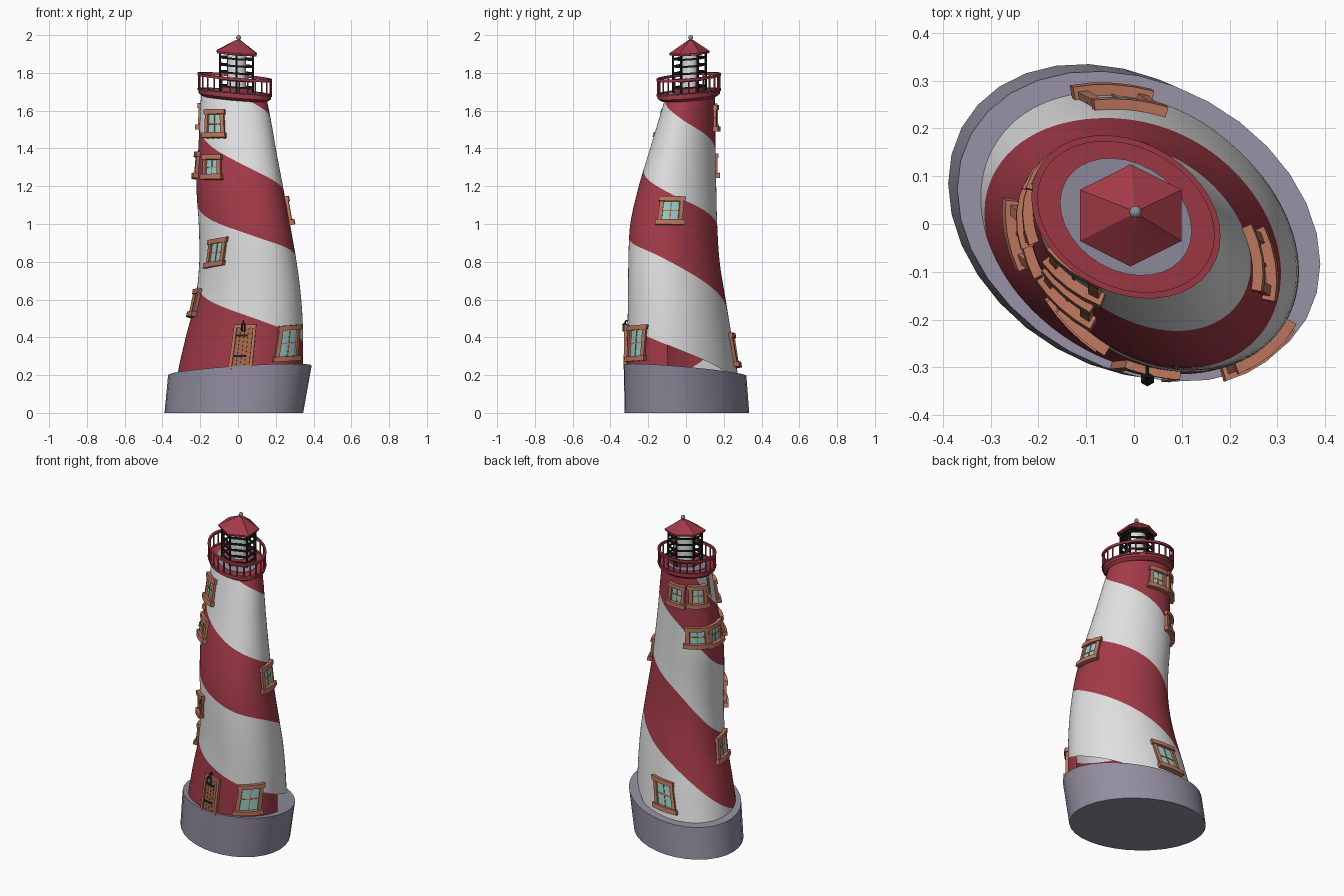
import bpy, bmesh, math
from mathutils import Vector, Matrix

if "Cube" in bpy.data.objects:
    bpy.data.objects.remove(bpy.data.objects["Cube"])

def mat(name, *rgb):
    m = bpy.data.materials.new(name)
    m.diffuse_color = (*rgb, 1)
    m.use_nodes = True
    m.node_tree.nodes["Principled BSDF"].inputs["Base Color"].default_value = m.diffuse_color
    return m

RED, WHITE = mat("red paint", .36, .042, .063), mat("white paint", .74, .74, .74)
STONE, TERRA = mat("grey stone", .29, .27, .35), mat("terracotta", .5, .18, .11)
WOOD, GLASS = mat("brown wood", .38, .14, .07), mat("pale teal glass", .32, .62, .58)
BLACK = mat("black iron", .012, .014, .014)
PHI = math.radians(-14)          # skews the ovals

def finish(bm, name, *mats):
    bmesh.ops.recalc_face_normals(bm, faces=bm.faces[:])
    me = bpy.data.meshes.new(name)
    bm.to_mesh(me)
    bm.free()
    ob = bpy.data.objects.new(name, me)
    bpy.context.collection.objects.link(ob)
    for m in mats:
        me.materials.append(m)
    bpy.ops.object.select_all(action='DESELECT')
    bpy.context.view_layer.objects.active = ob
    ob.select_set(True)
    bpy.ops.object.shade_smooth_by_angle(angle=math.radians(30))
    return ob

def interp(keys, x):
    """Smooth interpolation through (x, value) keys, clamped at the ends."""
    if x <= keys[0][0]: return keys[0][1]
    if x >= keys[-1][0]: return keys[-1][1]
    i = max(k for k in range(len(keys) - 1) if keys[k][0] <= x)
    def slope(k):
        a, b = keys[max(k - 1, 0)], keys[min(k + 1, len(keys) - 1)]
        return (b[1] - a[1]) * (1 / (b[0] - a[0]))
    (x0, y0), (x1, y1) = keys[i], keys[i + 1]
    h = x1 - x0
    s = (x - x0) / h
    return (y0 * (2*s**3 - 3*s**2 + 1) + slope(i) * (h * (s**3 - 2*s**2 + s))
            + y1 * (3*s**2 - 2*s**3) + slope(i + 1) * (h * (s**3 - s**2)))

# tower profile: height, then left, right, front and back extents
PROFILE = [(r[0], Vector(r[1:])) for r in (
    (.15, -.33, .342, -.315, .285), (.22, -.318, .343, -.315, .272), (.4, -.277, .345, -.311, .243),
    (.6, -.226, .335, -.307, .21), (.8, -.205, .31, -.305, .178), (1.0, -.208, .275, -.295, .165),
    (1.2, -.22, .238, -.25, .16), (1.4, -.21, .2, -.19, .156), (1.6, -.2, .165, -.13, .154),
    (1.7, -.195, .14, -.1, .154))]

def surf(t, z):
    l, r, f, b = interp(PROFILE, z)
    return Vector(((l + r) / 2 + (r - l) / 2 * math.cos(t),
                   (f + b) / 2 + (b - f) / 2 * math.sin(t + PHI), z))

def lean(x, y):                  # tilt of the gallery and lantern
    return -.075 * x + .065 * y

# ---- tower: one helical strip, red then white
ANG = (-180, -76, 0, 104, 180, 284, 360, 464, 540, 644, 720, 824, 900)
UP = list(zip(ANG, (2.4, 2.15, 2.0, 1.82, 1.53, 1.30, 1.17, .975, .69, .49, .36, .12, -.15)))
LOW = list(zip(ANG, (1.95, 1.68, 1.56, 1.38, 1.11, .93, .82, .54, .25, .05, -.1, -.2, -.3)))
bm = bmesh.new()
for low, high, mi in ((lambda a: interp(LOW, a), lambda a: interp(UP, a), 0),
                      (lambda a: interp(UP, a + 360), lambda a: interp(LOW, a), 1)):
    prev = None
    for a in range(-540, 721, 4):
        if a < -180:             # start of the spiral lies above the tower
            continue
        t = math.radians(a)
        p = surf(t, 1.675)
        top = 1.675 + lean(p.x, p.y)
        col = []
        for k in range(9):
            z = low(a) + (high(a) - low(a)) * k / 8
            col.append(bm.verts.new(surf(t, min(max(z, .15), top))))
        if prev:
            for k in range(8):
                q = (prev[k], col[k], col[k + 1], prev[k + 1])
                if max((q[0].co - q[3].co).length, (q[1].co - q[2].co).length) > 1e-5:
                    bm.faces.new(q).material_index = mi
        prev = col
bmesh.ops.remove_doubles(bm, verts=bm.verts[:], dist=1e-4)
bmesh.ops.dissolve_degenerate(bm, dist=1e-5, edges=bm.edges[:])
bmesh.ops.delete(bm, geom=[v for v in bm.verts if not v.link_faces], context='VERTS')
finish(bm, "striped_tower", RED, WHITE)

# ---- oval lofting helpers
def oval(A, B, c, zf, n=32, phi=PHI, start=0):
    out = []
    for k in range(n):
        t = start + 2 * math.pi * k / n
        x, y = c[0] + A * math.cos(t), c[1] + B * math.sin(t + phi)
        out.append(Vector((x, y, zf(x, y))))
    return out

def loft(bm, rings, closed=False):
    vs = [[bm.verts.new(p) for p in r] for r in rings]
    n = len(vs[0])
    for a, b in list(zip(vs, vs[1:])) + ([(vs[-1], vs[0])] if closed else []):
        for k in range(n):
            bm.faces.new((a[k], a[(k + 1) % n], b[(k + 1) % n], b[k]))
    if not closed:
        bm.faces.new(vs[0])
        bm.faces.new(vs[-1])

def at(z):
    return lambda x, y: z + lean(x, y)

def hoop(bm, A, B, c, z0, z1, w, **kw):
    loft(bm, [oval(A - d, B - d, c, at(z), **kw)
              for d, z in ((0, z0), (0, z1), (w, z1), (w, z0))], True)

def rod(bm, p, q, r, sides=6):
    d = q - p
    M = Matrix.Translation((p + q) / 2) @ d.to_track_quat('Z', 'Y').to_matrix().to_4x4()
    bmesh.ops.create_cone(bm, cap_ends=True, segments=sides, radius1=r, radius2=r,
                          depth=d.length, matrix=M)

# ---- stone base with sloping top
bm = bmesh.new()
loft(bm, [oval(.367, .33, (-.022, .005), lambda x, y: 0),
          oval(.38, .325, (.01, -.005), lambda x, y: .225 + .05 * x - .075 * y)])
finish(bm, "stone_base", STONE)

# ---- gallery floor and railing
C = (-.017, .015)
bm = bmesh.new()
loft(bm, [oval(.172, .145, C, at(1.66)), oval(.192, .166, C, at(1.675)), oval(.192, .166, C, at(1.695))])
finish(bm, "gallery_floor", RED)
bm = bmesh.new()
loft(bm, [oval(.138, .123, C, at(1.69)), oval(.138, .123, C, at(1.699))])
finish(bm, "gallery_paving", STONE)
bm = bmesh.new()
hoop(bm, .198, .171, C, 1.768, 1.782, .013, n=40)
hoop(bm, .198, .171, C, 1.69, 1.7, .013, n=40)
for p, q in zip(oval(.192, .165, C, at(1.695), 26), oval(.192, .165, C, at(1.775), 26)):
    rod(bm, p, q, .0045)
finish(bm, "gallery_railing", RED)

# ---- lantern room: plinth, lamp, cage, roof, finial
L = (-.007, .018)
HEX = dict(n=6, phi=0, start=math.pi / 6)
bm = bmesh.new()
loft(bm, [oval(.1, .086, L, at(z), **HEX) for z in (1.69, 1.725)])
finish(bm, "lantern_plinth", RED)
bm = bmesh.new()
loft(bm, [oval(.05, .046, L, at(z), 20, 0) for z in (1.72, 1.9)])
finish(bm, "lamp", WHITE)
bm = bmesh.new()
for z in (1.725, 1.762, 1.8, 1.838, 1.876):
    hoop(bm, .106, .091, L, z - .005, z + .005, .01, **HEX)
for p, q in zip(oval(.101, .087, L, at(1.7), **HEX), oval(.101, .087, L, at(1.905), **HEX)):
    rod(bm, p, q, .006)
loft(bm, [oval(.1, .086, L, at(z), **HEX) for z in (1.895, 1.9)])
finish(bm, "lantern_cage", BLACK)
bm = bmesh.new()
loft(bm, [oval(.12, .105, L, at(1.897), **HEX), oval(.123, .107, L, at(1.908), **HEX),
          oval(.014, .014, (.002, .024), at(1.972), **HEX)])
finish(bm, "lantern_roof", RED)
bm = bmesh.new()
F = Vector((.003, .025, 1.9))
rod(bm, F + Vector((0, 0, .06)), F + Vector((0, 0, .085)), .007, 10)
bmesh.ops.create_uvsphere(bm, u_segments=12, v_segments=8, radius=.013,
                          matrix=Matrix.Translation(F + Vector((0, 0, .087))))
finish(bm, "roof_finial", STONE)

# ---- boxes bent onto the tower wall
def wall_point(t, z, a, b, c, skew):
    e = .01
    step = (surf(t + e, z) - surf(t - e, z)).length / (2 * e)
    tt, zz = t + (a + skew * b) / step, z + b + skew * .6 * a
    u = surf(tt + e, zz) - surf(tt - e, zz)
    v = surf(tt, zz + e) - surf(tt, zz - e)
    return surf(tt, zz) + u.cross(v).normalized() * c

def wall_box(bm, t, z, a, b, c, skew=0, n=4):
    loft(bm, [[wall_point(t, z, a[0] + (a[1] - a[0]) * k / n, bb, cc, skew)
               for bb, cc in ((b[0], c[0]), (b[1], c[0]), (b[1], c[1]), (b[0], c[1]))]
              for k in range(n + 1)])

# ---- windows: angle, height, width, tall, skew
frames, panes = bmesh.new(), bmesh.new()
for deg, z, w, h, s in ((235, 1.53, .12, .14, 0), (231, 1.30, .12, .12, 0), (231, .85, .12, .14, .22),
                        (319, .37, .14, .18, .1), (190, .58, .12, .14, .1), (178, 1.31, .11, .13, .1),
                        (8, 1.07, .125, .14, 0), (100, .33, .14, .17, -.1), (100, 1.56, .11, .13, 0),
                        (145, 1.57, .1, .13, 0), (140, 1.31, .125, .12, 0)):
    t, x, y, f = math.radians(deg), w / 2, h / 2, .021
    for a, b, d in (((-x, f - x), (-y, y), .016), ((x - f, x), (-y, y), .016),
                    ((-x - .006, x + .006), (y - f, y + .004), .022),
                    ((-x - .008, x + .008), (-y - .006, f - y), .028),
                    ((-.003, .003), (-y, y), .008), ((-x, x), (-.003, .003), .008)):
        wall_box(frames, t, z, a, b, (-.012, d), s)
    wall_box(panes, t, z, (f - x - .003, x - f + .003), (f - y - .003, y - f + .003), (-.004, .005), s)
finish(frames, "window_frames", TERRA)
finish(panes, "window_panes", GLASS)

# ---- plank door with frame
T = math.radians(270)
bm = bmesh.new()
for k in range(4):
    wall_box(bm, T, .36, (-.044 + .022 * k, -.024 + .022 * k), (-.13, .09), (-.01, .009), n=1)
wall_box(bm, T, .36, (-.044, .044), (-.13, .09), (-.01, .005))
finish(bm, "door_planks", WOOD)
bm = bmesh.new()
for a, b in (((-.06, -.044), (-.13, .105)), ((.044, .06), (-.13, .105)), ((-.06, .06), (.088, .107))):
    wall_box(bm, T, .36, a, b, (-.01, .017))
finish(bm, "door_frame", TERRA)
bm = bmesh.new()
for b in (-.06, .05):
    wall_box(bm, T, .36, (-.044, .02), (b - .005, b + .005), (0, .012))
finish(bm, "door_hinges", BLACK)

# ---- hanging lamp over the door
def P(y, z):
    return Vector((.028, y, z))
bm = bmesh.new()
path = [P(-.29, .455), P(-.302, .485), P(-.318, .488), P(-.324, .475)]
for p, q in zip(path, path[1:]):
    rod(bm, p, q, .004)
bmesh.ops.create_cone(bm, cap_ends=True, segments=6, radius1=.016, radius2=.004, depth=.014,
                      matrix=Matrix.Translation(P(-.324, .472)))
rod(bm, P(-.324, .432), P(-.324, .437), .012)
for k in range(6):
    o = Vector((math.cos(k * math.pi / 3), math.sin(k * math.pi / 3), 0)) * .01
    rod(bm, P(-.324, .434) + o, P(-.324, .467) + o, .0025, 4)
finish(bm, "door_lamp_iron", BLACK)
bm = bmesh.new()
rod(bm, P(-.324, .436), P(-.324, .466), .008)
finish(bm, "door_lamp_glass", WHITE)
